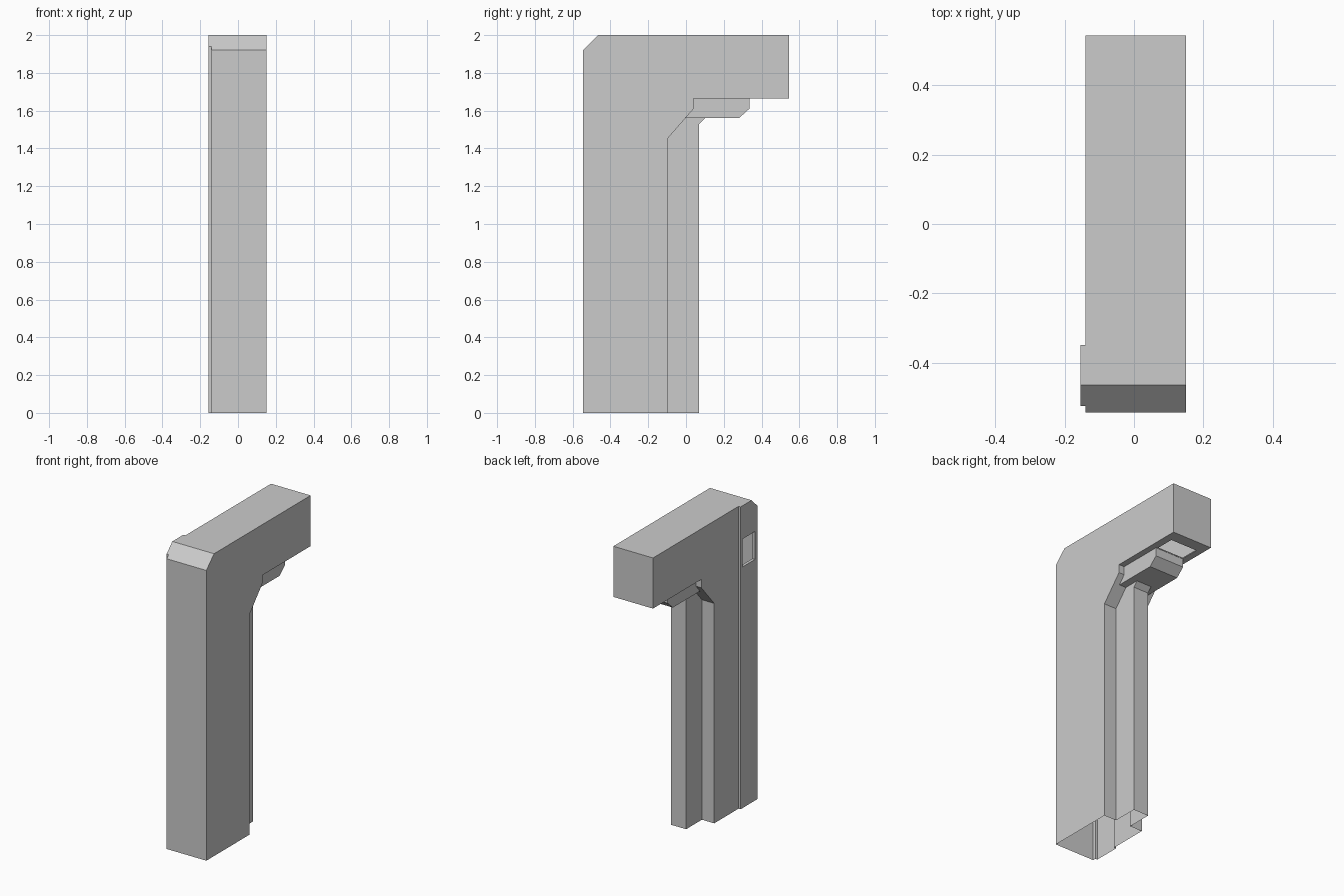
import bpy, bmesh

default_cube = bpy.data.objects.get("Cube")
if default_cube:
    bpy.data.objects.remove(default_cube, do_unlink=True)

grey = bpy.data.materials.new("light_grey")
grey.use_nodes = True
colour = (0.6, 0.6, 0.6, 1)
grey.diffuse_color = colour
grey.node_tree.nodes["Principled BSDF"].inputs["Base Color"].default_value = colour

BELOW = -0.1   # solids run below the ground and are trimmed open at z = 0


def prism(name, x0, x1, profile):
    """Solid made by extruding a (y, z) profile from x0 to x1."""
    bm = bmesh.new()
    face = bm.faces.new([bm.verts.new((x0, y, z)) for y, z in profile])
    new = bmesh.ops.extrude_face_region(bm, geom=[face])["geom"]
    verts = [v for v in new if isinstance(v, bmesh.types.BMVert)]
    bmesh.ops.translate(bm, verts=verts, vec=(x1 - x0, 0, 0))
    bmesh.ops.recalc_face_normals(bm, faces=bm.faces)
    mesh = bpy.data.meshes.new(name)
    bm.to_mesh(mesh)
    bm.free()
    mesh.materials.append(grey)
    obj = bpy.data.objects.new(name, mesh)
    bpy.context.collection.objects.link(obj)
    return obj


def box(name, x0, x1, y0, y1, z0, z1):
    return prism(name, x0, x1, [(y0, z0), (y1, z0), (y1, z1), (y0, z1)])


def combine(target, other, operation):
    mod = target.modifiers.new(operation.title(), "BOOLEAN")
    mod.object, mod.operation, mod.solver = other, operation, "EXACT"
    bpy.context.view_layer.objects.active = target
    bpy.ops.object.modifier_apply(modifier=mod.name)
    bpy.data.objects.remove(other, do_unlink=True)


# Upright, brace and overhanging arm in one profile
shell = prism("bracket_shell", -0.14, 0.15, [
    (-0.545, BELOW), (-0.095, BELOW), (-0.095, 1.455), (0.04, 1.61),
    (0.04, 1.665), (0.545, 1.665), (0.545, 2), (-0.465, 2), (-0.545, 1.92)])

# Raised side panel
panel = prism("side_panel", -0.155, -0.1, [
    (-0.525, BELOW), (-0.35, BELOW), (-0.35, 2), (-0.465, 2), (-0.525, 1.94)])

# Block under the arm
block = prism("under_block", -0.1, 0.11, [
    (-0.05, 1.56), (0.28, 1.56), (0.335, 1.61), (0.335, 1.75), (-0.05, 1.75)])

# Rear rail with a flared top
rail = prism("rear_rail", -0.05, 0.06, [
    (-0.2, BELOW), (0.07, BELOW), (0.07, 1.53), (0.1, 1.56),
    (0.1, 1.6), (-0.2, 1.6)])

for part in (panel, block, rail):
    combine(shell, part, "UNION")

# Side window and the opening behind the block
SILL, LIP = -0.135, 1.672
combine(shell, box("window_cutter", -0.3, SILL, -0.5, -0.37, 1.595, 1.78), "DIFFERENCE")
combine(shell, box("opening_cutter", -0.095, 0.1, 0.337, 0.465, 1.62, LIP), "DIFFERENCE")

# Trim the foot open and remove the backs of the window and opening
bm = bmesh.new()
bm.from_mesh(shell.data)
bmesh.ops.bisect_plane(bm, geom=bm.verts[:] + bm.edges[:] + bm.faces[:],
                       plane_co=(0, 0, 0), plane_no=(0, 0, 1), clear_inner=True)
backs = [f for f in bm.faces
         if all(abs(v.co.x - SILL) < 1e-4 for v in f.verts)
         or all(abs(v.co.z - LIP) < 1e-4 for v in f.verts)]
bmesh.ops.delete(bm, geom=backs, context="FACES")
bm.to_mesh(shell.data)
bm.free()
